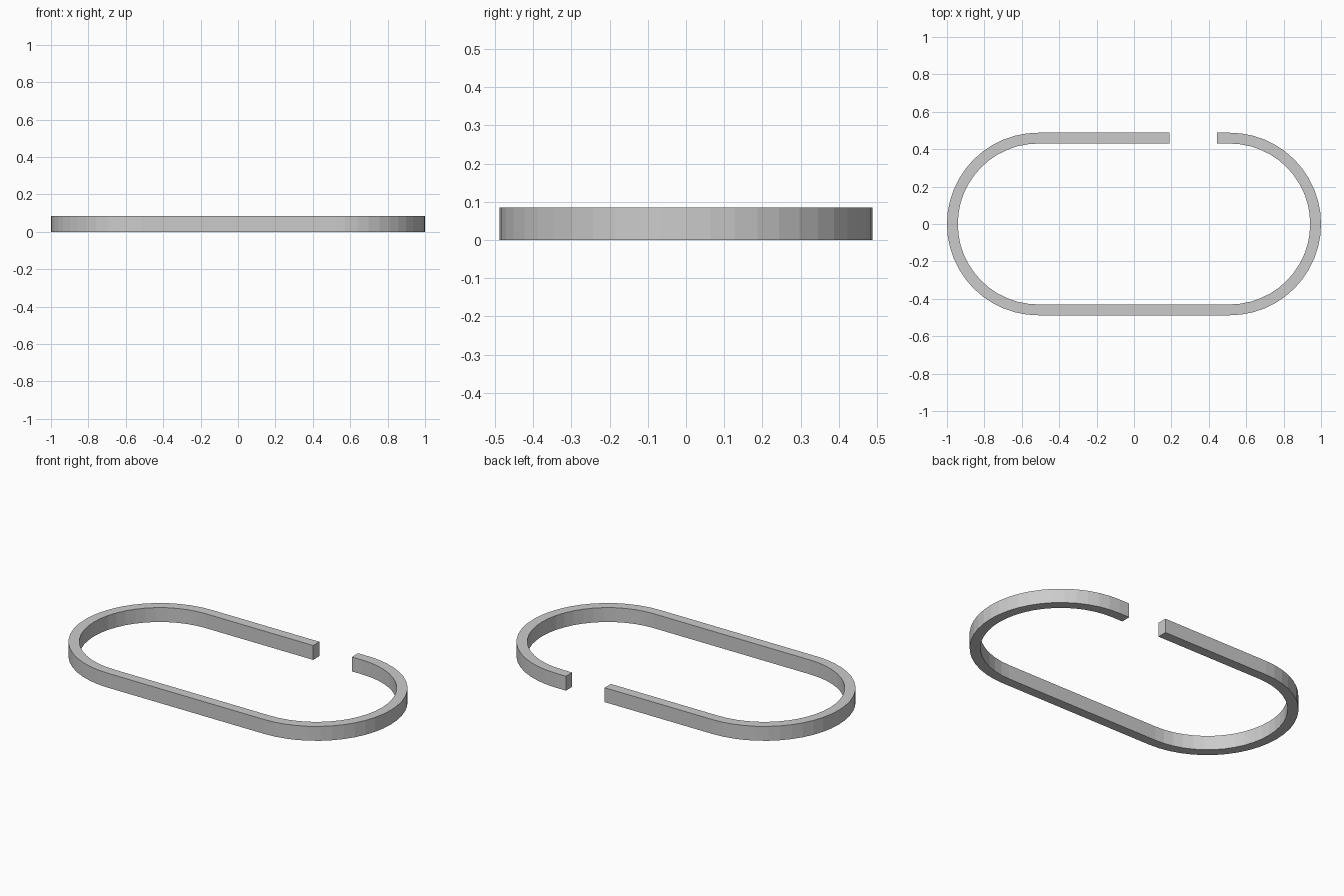
import bpy, bmesh
from math import pi, sin, cos

if "Cube" in bpy.data.objects:
    bpy.data.objects.remove(bpy.data.objects["Cube"])

R_OUT, THICK, HEIGHT = 0.488, 0.058, 0.085
CX = 1.0 - R_OUT          # centre of each rounded end
GAP_L, GAP_R = 0.19, 0.443
STEPS = 24                # flat facets per half circle


def path(r):
    """Open stadium outline, from the right of the gap clockwise to its left."""
    pts = [(GAP_R, r)]
    pts += [(CX + r * cos(pi / 2 - pi * i / STEPS), r * sin(pi / 2 - pi * i / STEPS))
            for i in range(STEPS + 1)]
    pts += [(-CX + r * cos(-pi / 2 - pi * i / STEPS), r * sin(-pi / 2 - pi * i / STEPS))
            for i in range(STEPS + 1)]
    return pts + [(GAP_L, r)]


# Sweep a rectangular section along the outline
bm = bmesh.new()
sections = []
for (ox, oy), (ix, iy) in zip(path(R_OUT), path(R_OUT - THICK)):
    sections.append([bm.verts.new(p) for p in
                     ((ox, oy, 0), (ox, oy, HEIGHT), (ix, iy, HEIGHT), (ix, iy, 0))])
for a, b in zip(sections, sections[1:]):
    for k in range(4):
        n = (k + 1) % 4
        bm.faces.new((a[k], a[n], b[n], b[k]))

# End caps at the gap
bm.faces.new(sections[0])
bm.faces.new(sections[-1])
bmesh.ops.recalc_face_normals(bm, faces=bm.faces)

mesh = bpy.data.meshes.new("open_oval_rail")
bm.to_mesh(mesh)
bm.free()
rail = bpy.data.objects.new("open_oval_rail", mesh)
bpy.context.collection.objects.link(rail)
